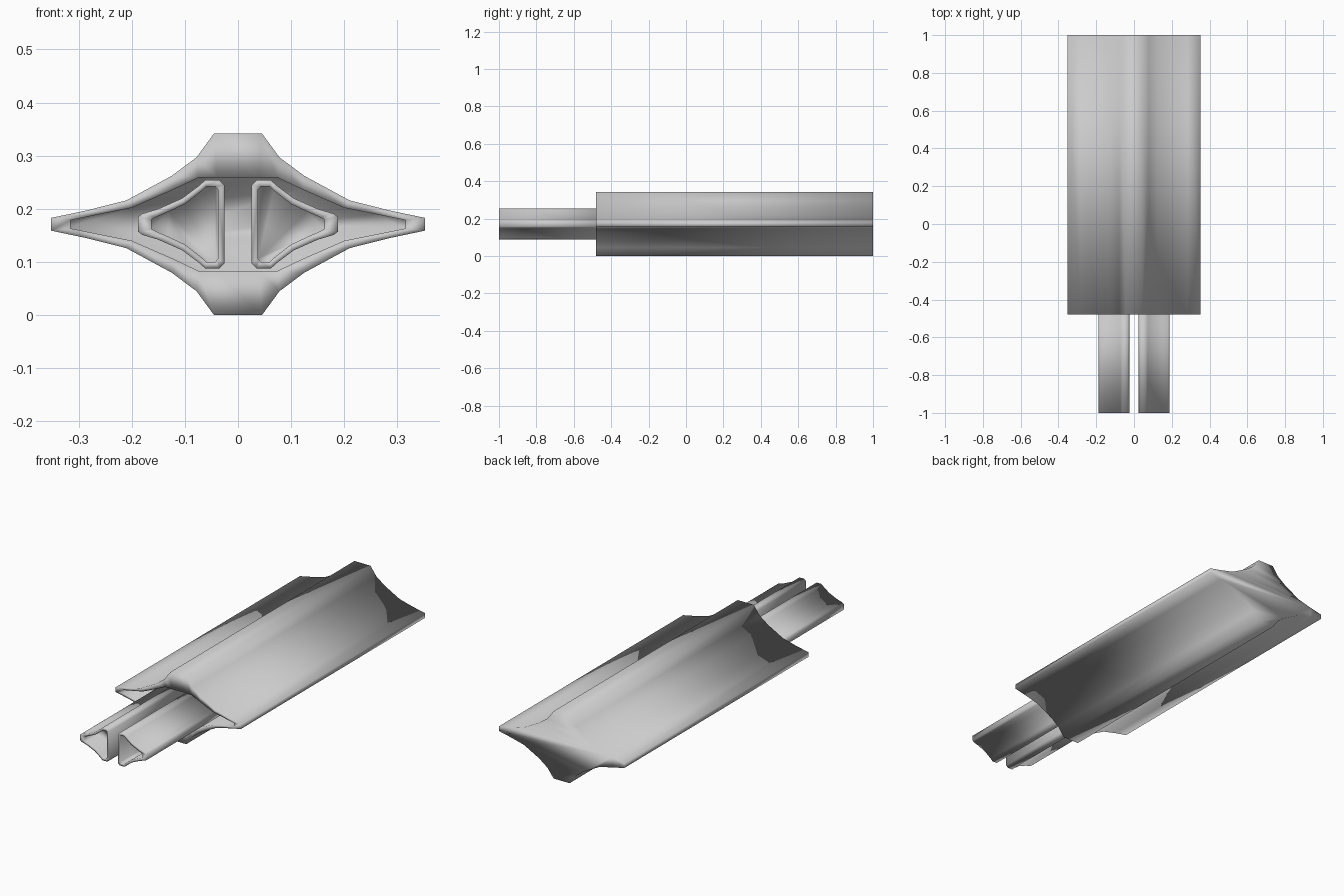
import bpy, bmesh

if "Cube" in bpy.data.objects:
    bpy.data.objects.remove(bpy.data.objects["Cube"])

MID = 0.171   # height of the horizontal symmetry plane


def close_profile(upper, both_sides):
    """Mirror an upper-right outline (x, height above MID) into a closed loop."""
    loop = upper + [(x, -z) for x, z in reversed(upper)]
    if both_sides:
        loop += [(-x, z) for x, z in reversed(loop)]
    return loop


def recessed_prism(name, outer, inner, y_front, y_back, depth):
    """Prism along y with a flat rim and a recessed pocket in its front end."""
    bm = bmesh.new()
    rings = []
    for prof, y in ((outer, y_back), (outer, y_front),
                    (inner, y_front), (inner, y_front + depth)):
        rings.append([bm.verts.new((x, y, MID + z)) for x, z in prof])
    n = len(outer)
    for a, b in zip(rings, rings[1:]):
        for i in range(n):
            j = (i + 1) % n
            bm.faces.new((a[i], a[j], b[j], b[i]))
    bm.faces.new(rings[0][::-1])   # back cap
    bm.faces.new(rings[-1])        # pocket floor
    bmesh.ops.recalc_face_normals(bm, faces=bm.faces)
    for f in bm.faces:
        f.smooth = True
    me = bpy.data.meshes.new(name)
    bm.to_mesh(me)
    bm.free()
    ob = bpy.data.objects.new(name, me)
    bpy.context.collection.objects.link(ob)
    return ob


# Main housing: long winged diamond section with a pocket in front
body_outer = [(.045, .171), (.078, .126), (.125, .091), (.21, .045), (.285, .026), (.352, .012)]
body_inner = [(.04, .088), (.074, .088), (.12, .066), (.2, .031), (.26, .019), (.315, .008)]
recessed_prism("housing", close_profile(body_outer, True),
               close_profile(body_inner, True), -0.48, 1.0, 0.1)

# Twin prongs: flared half sections emerging from the pocket
prong_outer = [(.025, .073), (.035, .083), (.062, .083), (.073, .073),
               (.105, .049), (.15, .029), (.18, .02), (.188, .014)]
prong_inner = [(.038, .065), (.043, .071), (.06, .071), (.068, .063),
               (.1, .038), (.13, .024), (.155, .013), (.163, .009)]
for side, label in ((1, "right"), (-1, "left")):
    o = [(side * x, z) for x, z in close_profile(prong_outer, False)]
    i = [(side * x, z) for x, z in close_profile(prong_inner, False)]
    recessed_prism("prong_" + label, o, i, -1.0, -0.38, 0.1)
